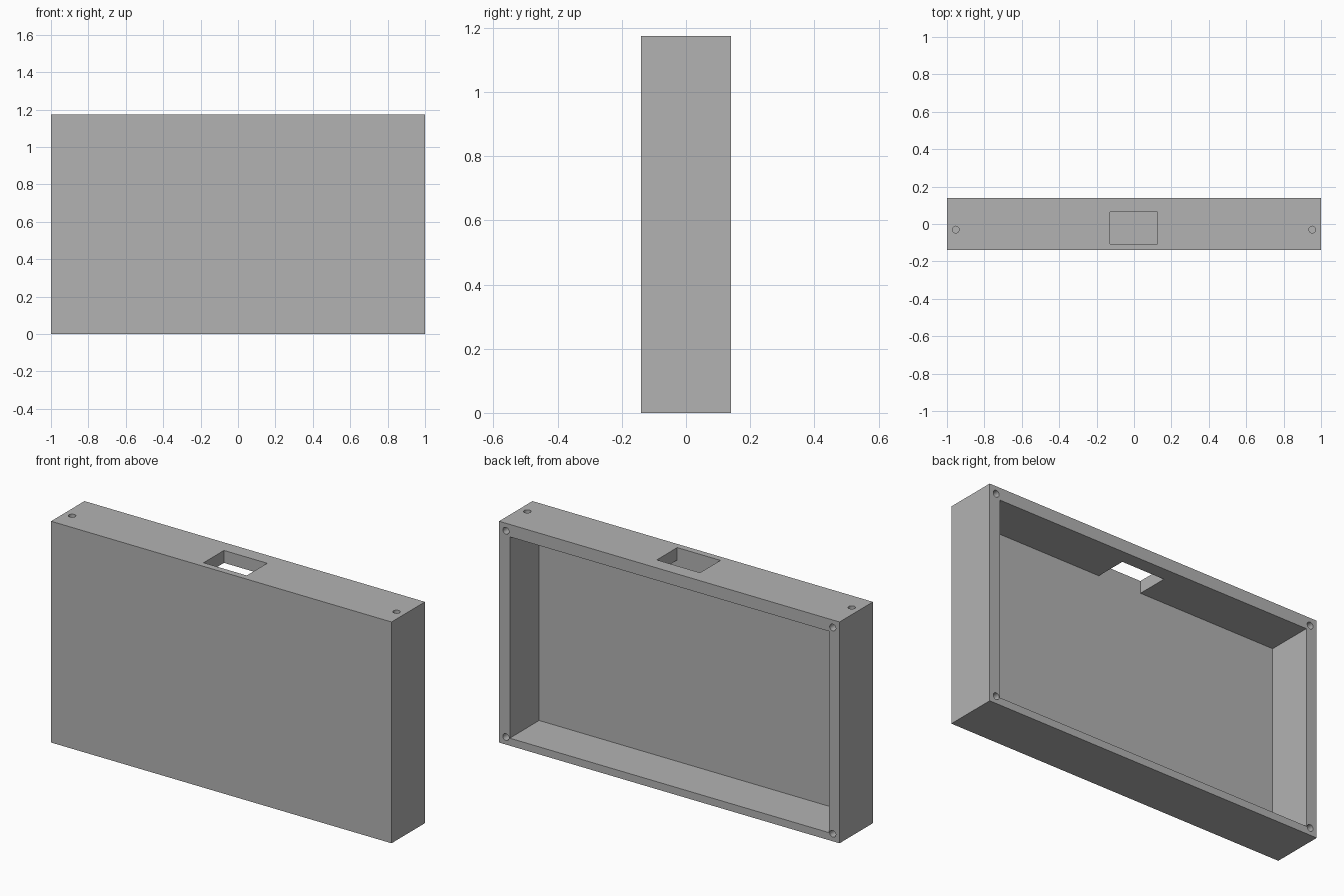
import bpy
import math

if "Cube" in bpy.data.objects:
    bpy.data.objects.remove(bpy.data.objects["Cube"], do_unlink=True)

# Overall sizes
W, D, H = 2.0, 0.28, 1.175
SIDE, TOP, BOTTOM, FRONT = 0.063, 0.066, 0.04, 0.034
INNER_Y = -D / 2 + FRONT
HOLE_R = 0.018

grey = bpy.data.materials.new("plain grey")
grey.use_nodes = True
colour = (0.45, 0.45, 0.45, 1)
grey.diffuse_color = colour
grey.node_tree.nodes["Principled BSDF"].inputs["Base Color"].default_value = colour


def box(name, low, high):
    centre = [(a + b) / 2 for a, b in zip(low, high)]
    bpy.ops.mesh.primitive_cube_add(size=1, location=centre)
    ob = bpy.context.object
    ob.name = name
    ob.scale = [b - a for a, b in zip(low, high)]
    bpy.ops.object.transform_apply(location=True, rotation=True, scale=True)
    ob.data.materials.append(grey)
    return ob


def drill(name, mouth, depth, tilt=0):
    """Cylinder centred on the hole mouth, reaching depth into the body."""
    bpy.ops.mesh.primitive_cylinder_add(vertices=32, radius=HOLE_R, depth=2 * depth,
                                        location=mouth, rotation=(tilt, 0, 0))
    ob = bpy.context.object
    ob.name = name
    bpy.ops.object.transform_apply(location=True, rotation=True, scale=True)
    ob.data.materials.append(grey)
    return ob


# Solid body
case = box("case_body", (-W / 2, -D / 2, 0), (W / 2, D / 2, H))

# Cavity open at the back, and the slot through the top wall
cutters = [
    box("cavity_cutter", (-W / 2 + SIDE, INNER_Y, BOTTOM), (W / 2 - SIDE, D, H - TOP)),
    box("slot_cutter", (-0.128, INNER_Y, H - 2 * TOP), (0.126, 0.065, H + TOP)),
]

# Blind holes: one at each end of the top, one at each corner of the back rim
for side in (-1, 1):
    cutters.append(drill("top_hole_cutter", (side * 0.953, -0.03, H), 0.05))
    for z in (0.04, H - 0.04):
        cutters.append(drill("rim_hole_cutter", (side * 0.96, D / 2, z), 0.08, math.pi / 2))

# Cut everything, then remove the cutters
bpy.ops.object.select_all(action="DESELECT")
case.select_set(True)
bpy.context.view_layer.objects.active = case
for cutter in cutters:
    mod = case.modifiers.new(cutter.name, "BOOLEAN")
    mod.operation = "DIFFERENCE"
    mod.solver = "EXACT"
    mod.object = cutter
    bpy.ops.object.modifier_apply(modifier=mod.name)
    bpy.data.objects.remove(cutter, do_unlink=True)

bpy.ops.object.shade_smooth_by_angle(angle=math.radians(30))
